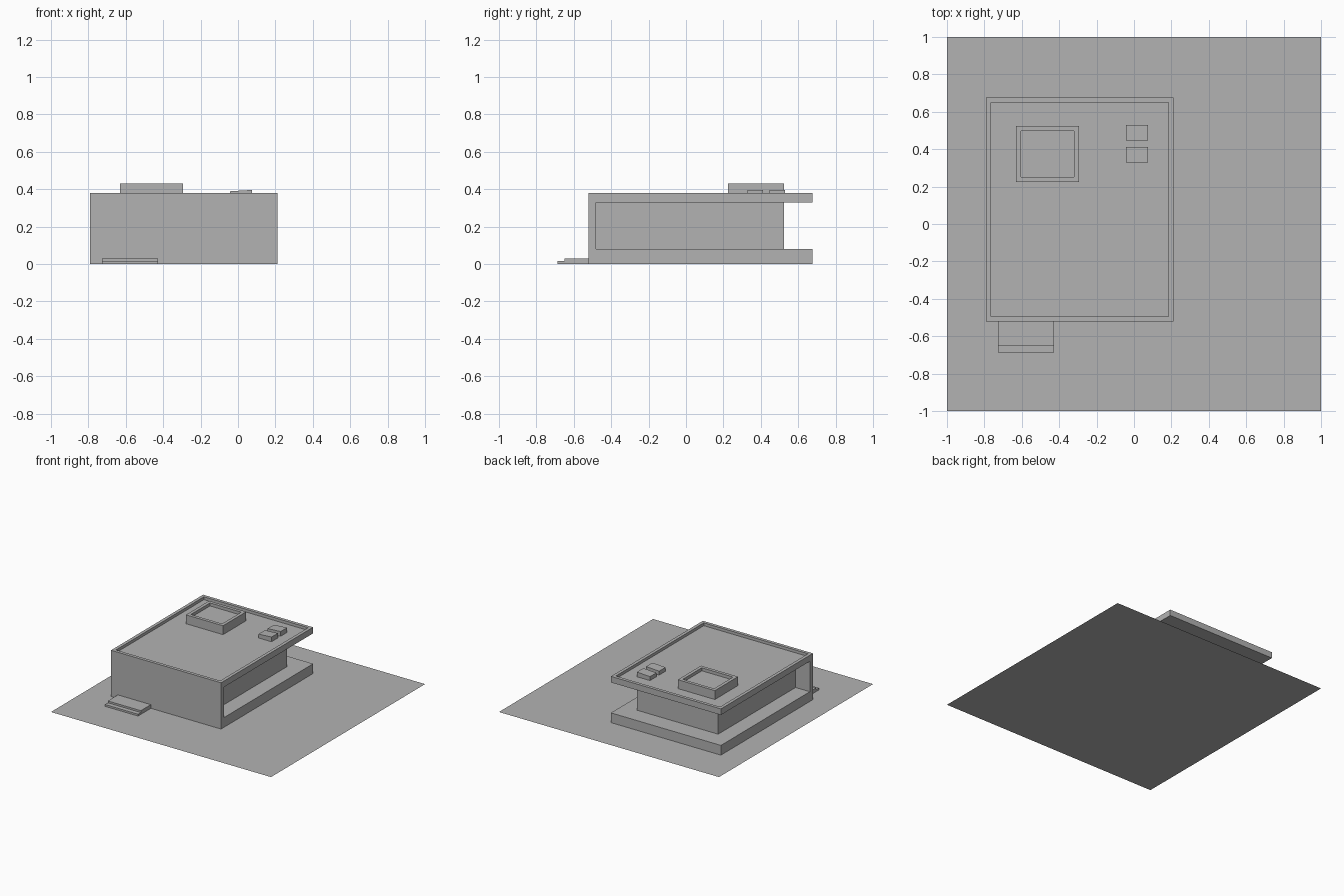
import bpy
import bmesh
from mathutils import Vector

cube = bpy.data.objects.get("Cube")
if cube:
    bpy.data.objects.remove(cube, do_unlink=True)

# One plain grey for the whole model
grey = bpy.data.materials.new("plain grey")
grey.use_nodes = True
color = (0.448, 0.448, 0.448, 1)
grey.diffuse_color = color
grey.node_tree.nodes["Principled BSDF"].inputs["Base Color"].default_value = color


def extrude_profile(name, profile, x0, x1, rim=0, depth=0):
    """Extrude a (y, z) outline along x; optionally sink a tray in the top face."""
    bm = bmesh.new()
    face = bm.faces.new([bm.verts.new((x0, y, z)) for y, z in profile])
    out = bmesh.ops.extrude_face_region(bm, geom=[face])
    moved = [v for v in out["geom"] if isinstance(v, bmesh.types.BMVert)]
    bmesh.ops.translate(bm, verts=moved, vec=(x1 - x0, 0, 0))
    bmesh.ops.recalc_face_normals(bm, faces=bm.faces)
    if rim:
        bm.normal_update()
        up = [f for f in bm.faces if f.normal.z > 0.9]
        top = max(up, key=lambda f: f.calc_center_median().z)
        bmesh.ops.inset_region(bm, faces=[top], thickness=rim)
        # Straight walled recess inside the rim
        sunk = bmesh.ops.extrude_face_region(bm, geom=[top])
        verts = [v for v in sunk["geom"] if isinstance(v, bmesh.types.BMVert)]
        bmesh.ops.translate(bm, verts=verts, vec=Vector((0, 0, -depth)))
        if top.is_valid:
            bmesh.ops.delete(bm, geom=[top], context="FACES_ONLY")
        bmesh.ops.recalc_face_normals(bm, faces=bm.faces)
    mesh = bpy.data.meshes.new(name)
    bm.to_mesh(mesh)
    bm.free()
    mesh.materials.append(grey)
    obj = bpy.data.objects.new(name, mesh)
    bpy.context.collection.objects.link(obj)
    return obj


def block(name, x, y, z, **tray):
    outline = [(y[0], z[0]), (y[1], z[0]), (y[1], z[1]), (y[0], z[1])]
    return extrude_profile(name, outline, x[0], x[1], **tray)


# Flat site
bpy.ops.mesh.primitive_plane_add(size=2)
site = bpy.context.object
site.name = "ground_plate"
site.data.materials.append(grey)

# Base, front wall and roof as one C-shaped shell with a roof parapet
front, back, inner = -0.52, 0.675, -0.48
base_top, ceiling, roof_top, roof_floor = 0.08, 0.33, 0.38, 0.357
shell = [(front, 0), (back, 0), (back, base_top), (inner, base_top),
         (inner, ceiling), (back, ceiling), (back, roof_top), (front, roof_top)]
extrude_profile("house_shell", shell, -0.79, 0.21,
                rim=0.0375, depth=roof_top - roof_floor)

# Recessed rooms between base and roof
block("recessed_rooms", (-0.66, 0.08), (inner, 0.525), (base_top, ceiling))

# Raised roof light with sunken top
block("roof_light", (-0.63, -0.293), (0.224, 0.525), (roof_floor, 0.43),
      rim=0.0375, depth=0.025)

# Pair of roof vents, tops rising slightly to one side
for i, y in enumerate((0.328, 0.446)):
    vent = block(f"roof_vent_{i + 1}", (-0.043, 0.075), (y, y + 0.083),
                 (roof_floor, 0.389))
    for v in vent.data.vertices:
        if v.co.z > 0.38 and v.co.x > 0:
            v.co.z += 0.007

# Entrance steps
steps = [(-0.687, 0), (front, 0), (front, 0.03), (-0.65, 0.03),
         (-0.65, 0.015), (-0.687, 0.015)]
extrude_profile("entrance_steps", steps, -0.728, -0.428)
